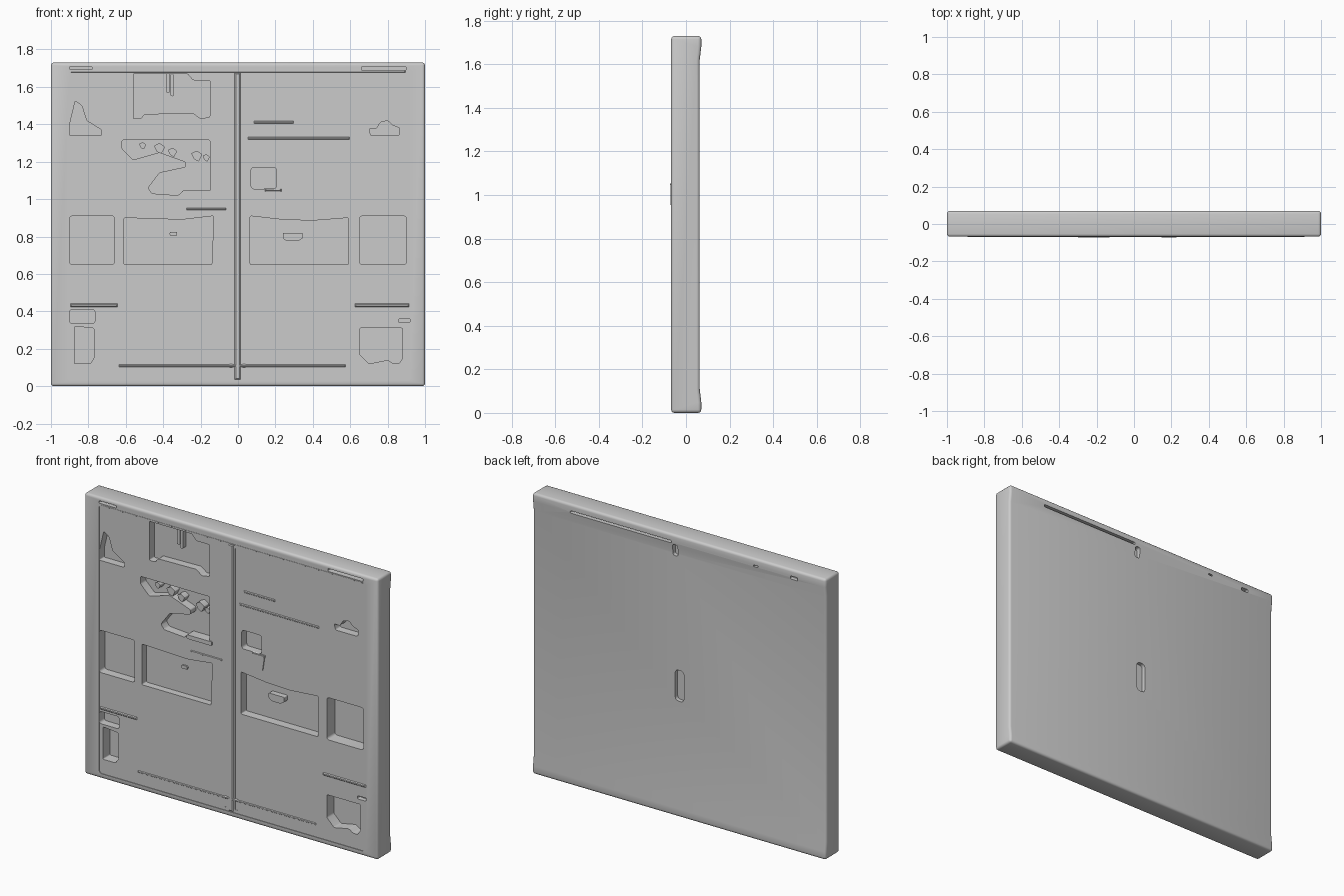
import bpy, bmesh, math
from mathutils import Vector


def prism(name, outline, lo, hi, axis="y", bevel=0.0):
    """Extrude an outline: (x, z) along y, or (y, z) along x."""
    put = (lambda p, t: (p[0], t, p[1])) if axis == "y" else (lambda p, t: (t, p[0], p[1]))
    bm = bmesh.new()
    face = bm.faces.new([bm.verts.new(put(p, lo)) for p in outline])
    ext = bmesh.ops.extrude_face_region(bm, geom=[face])
    step = Vector(put((0, 0), hi - lo))
    bmesh.ops.translate(bm, vec=step, verts=[v for v in ext["geom"] if isinstance(v, bmesh.types.BMVert)])
    if bevel and axis == "y":  # round only the outline corners
        edges = [e for e in bm.edges if abs(e.verts[0].co.y - e.verts[1].co.y) > 1e-5]
        bmesh.ops.bevel(bm, geom=edges, offset=bevel, segments=3, profile=0.5, affect="EDGES")
    elif bevel:
        edges = [e for e in bm.edges if len(e.link_faces) == 2 and e.calc_face_angle() > math.radians(40)]
        bmesh.ops.bevel(bm, geom=edges, offset=bevel, segments=3, profile=0.5, affect="EDGES")
    bmesh.ops.recalc_face_normals(bm, faces=bm.faces)
    me = bpy.data.meshes.new(name)
    bm.to_mesh(me)
    bm.free()
    ob = bpy.data.objects.new(name, me)
    bpy.context.collection.objects.link(ob)
    return ob


def rect(x0, x1, z0, z1):
    return [(x0, z0), (x1, z0), (x1, z1), (x0, z1)]


def cut(target, cutter):
    mod = target.modifiers.new("cut", "BOOLEAN")
    mod.operation, mod.solver, mod.object = "DIFFERENCE", "EXACT", cutter
    bpy.context.view_layer.objects.active = target
    bpy.ops.object.modifier_apply(modifier=mod.name)
    bpy.data.objects.remove(cutter)


def ridge(name, x0, x1, z0, z1, height=0.006):
    """Soft raised strip on the front face: low box with sloping sides."""
    ob = prism(name, rect(x0, x1, z0, z1), -0.065 - height, -0.06)
    cx, cz = (x0 + x1) / 2, (z0 + z1) / 2
    for v in ob.data.vertices:
        if v.co.y < -0.064:
            v.co.x -= math.copysign(0.01, v.co.x - cx)
            v.co.z -= math.copysign(min(0.01, (z1 - z0) * 0.35), v.co.z - cz)
    return ob


# Main slab with thicker top and bottom lips at the back
slab = prism("panel", [(-0.068, 0), (0.07, 0), (0.07, 0.05), (0.063, 0.11), (0.063, 1.62),
                       (0.07, 1.68), (0.07, 1.73), (-0.068, 1.73)], -1, 1, "x", 0.015)

# Shallow front field inside the frame, and the centre grooves
cut(slab, prism("field", rect(-0.9, 0.92, 0.03, 1.685), -0.2, -0.064, bevel=0.02))
for x in (-0.045, 0.025):
    cut(slab, prism("groove", rect(x, x + 0.015, 0.05, 1.66), -0.2, -0.061))

# Rectangular front pockets: x0, x1, z0, z1, depth
for x0, x1, z0, z1, d in [
    (-0.9, -0.66, 0.65, 0.91, 0.055), (0.65, 0.90, 0.65, 0.91, 0.08),
    (-0.9, -0.765, 0.335, 0.41, 0.05), (0.86, 0.92, 0.34, 0.36, 0.03),
    (0.07, 0.205, 1.055, 1.17, 0.05), (-0.9, -0.78, 1.693, 1.708, 0.04),
    (0.66, 0.9, 1.69, 1.707, 0.04),
]:
    cut(slab, prism("pocket", rect(x0, x1, z0, z1), -0.2, -0.065 + d,
                    bevel=min(0.015, (z1 - z0) * 0.3)))

# Irregular front pockets
wide_left = [(-0.61, 0.65), (-0.14, 0.65), (-0.13, 0.91), (-0.3, 0.89), (-0.61, 0.9)]
wide_right = [(0.065, 0.65), (0.59, 0.65), (0.59, 0.9), (0.4, 0.885), (0.24, 0.89), (0.065, 0.91)]
upper = [(-0.56, 1.67), (-0.27, 1.67), (-0.24, 1.635), (-0.15, 1.635), (-0.15, 1.44), (-0.2, 1.43),
         (-0.24, 1.46), (-0.5, 1.455), (-0.52, 1.43), (-0.56, 1.43)]
ragged = [(-0.62, 1.315), (-0.15, 1.315), (-0.15, 1.03), (-0.3, 1.04), (-0.32, 1.02), (-0.46, 1.03),
          (-0.48, 1.06), (-0.42, 1.14), (-0.28, 1.17), (-0.28, 1.2), (-0.42, 1.25), (-0.56, 1.21),
          (-0.62, 1.27)]
sail = [(-0.9, 1.34), (-0.73, 1.34), (-0.73, 1.37), (-0.81, 1.42), (-0.835, 1.5), (-0.87, 1.525), (-0.9, 1.4)]
cloud = [(0.71, 1.34), (0.86, 1.34), (0.865, 1.38), (0.825, 1.395), (0.8, 1.42), (0.76, 1.41),
         (0.74, 1.375), (0.7, 1.375)]
low_left = [(-0.875, 0.12), (-0.79, 0.12), (-0.77, 0.15), (-0.77, 0.31), (-0.875, 0.32)]
low_right = [(0.65, 0.31), (0.88, 0.31), (0.88, 0.15), (0.86, 0.12), (0.83, 0.12), (0.8, 0.14),
             (0.7, 0.12), (0.65, 0.17)]
for outline, d in [(wide_left, 0.045), (wide_right, 0.055), (upper, 0.05), (ragged, 0.055),
                   (sail, 0.05), (cloud, 0.05), (low_left, 0.07), (low_right, 0.07)]:
    cut(slab, prism("pocket", outline, -0.2, -0.065 + d, bevel=0.007))

# Slots in the back
for x0, x1, z0, z1, d in [(-0.03, 0.03, 0.71, 0.9, 0.025), (0.05, 0.74, 1.675, 1.69, 0.03),
                          (0.01, 0.045, 1.6, 1.67, 0.025), (-0.54, -0.51, 1.68, 1.69, 0.02),
                          (-0.81, -0.76, 1.67, 1.69, 0.02)]:
    cut(slab, prism("slot", rect(x0, x1, z0, z1), 0.063 - d, 0.2,
                    bevel=min(x1 - x0, z1 - z0) * 0.35))

# Raised strips on the front
for i, r in enumerate([(-0.022, 0.018, 0.03, 1.68), (0.05, 0.6, 1.315, 1.335), (0.08, 0.3, 1.4, 1.42),
                       (-0.9, -0.64, 0.42, 0.445), (0.62, 0.92, 0.42, 0.445), (-0.64, 0.58, 0.1, 0.118),
                       (-0.28, -0.06, 0.94, 0.955), (-0.9, 0.9, 1.675, 1.69)]):
    ridge(f"front_strip_{i + 1}", *r, height=0.004)

# Small bin below the square pocket
prism("bin", [(0.165, 0.955), (0.215, 0.955), (0.23, 1.055), (0.145, 1.055)], -0.07, -0.06, bevel=0.006)
ridge("bin_rim", 0.14, 0.235, 1.04, 1.057, 0.008)

# Small pieces standing in the pockets
prism("hook_left", rect(-0.385, -0.365, 1.57, 1.67), -0.045, -0.01, bevel=0.006)
prism("hook_right", rect(-0.36, -0.345, 1.55, 1.67), -0.045, -0.01, bevel=0.006)
prism("handle", [(0.24, 0.79), (0.26, 0.775), (0.32, 0.775), (0.345, 0.79), (0.345, 0.82), (0.24, 0.82)],
      -0.045, -0.005, bevel=0.005)
prism("knob", rect(-0.365, -0.325, 0.805, 0.825), -0.03, -0.015, bevel=0.006)
prism("shelf", rect(-0.3, -0.13, 1.02, 1.045), -0.072, -0.005, bevel=0.006)
for x, z, s in [(-0.51, 1.285, 0.02), (-0.42, 1.27, 0.03), (-0.35, 1.25, 0.025), (-0.22, 1.23, 0.03), (-0.17, 1.22, 0.02)]:
    prism("fragment", [(x - s, z + s * 0.5), (x, z + s), (x + s, z + s * 0.3), (x + s * 0.3, z - s),
                       (x - s * 0.5, z - s * 0.5)], -0.055, -0.005, bevel=0.005)

# Smooth shading with crisp edges
bpy.ops.object.select_all(action="SELECT")
bpy.context.view_layer.objects.active = slab
bpy.ops.object.shade_smooth_by_angle(angle=math.radians(35))
